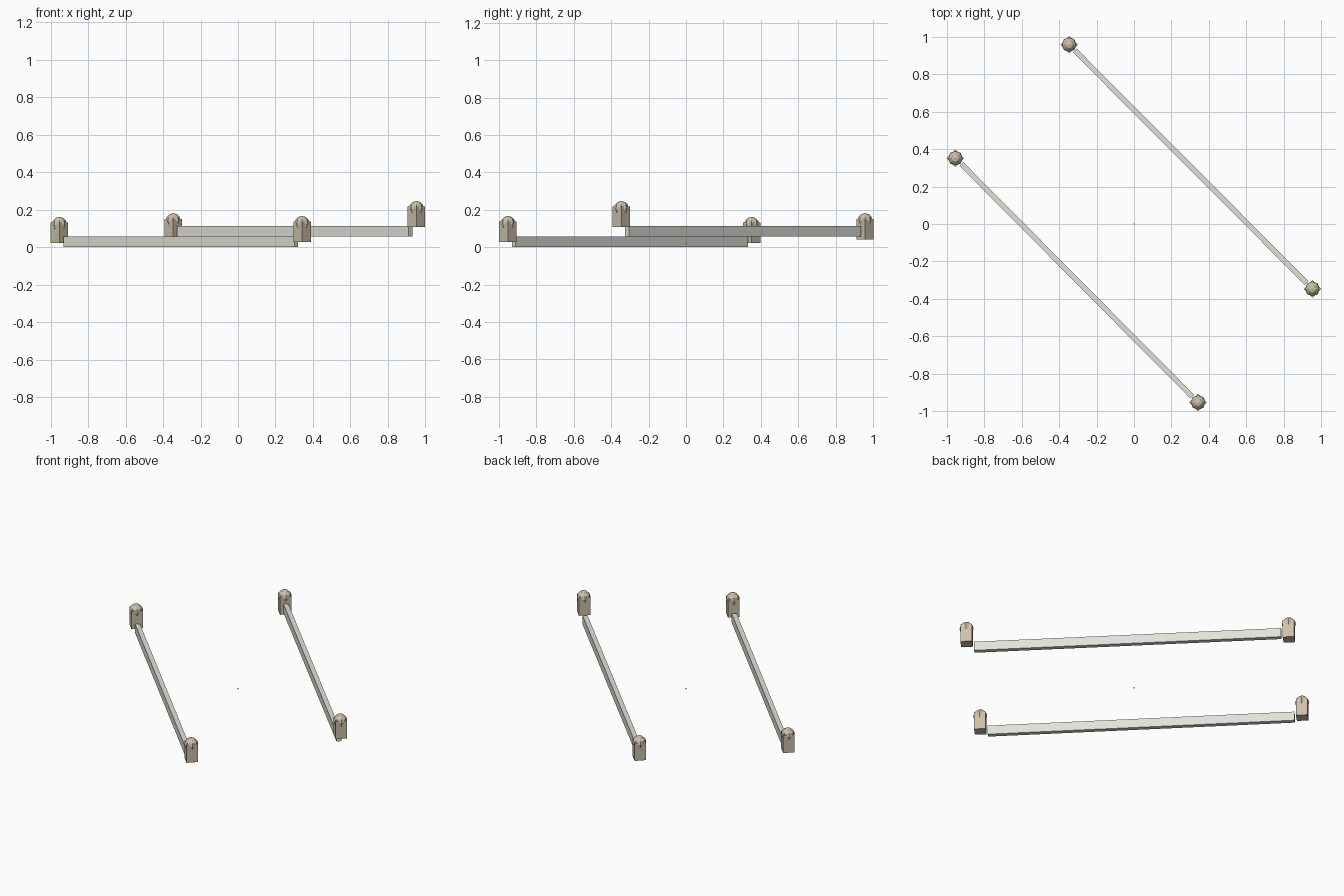
import bpy, math
from mathutils import Vector

if "Cube" in bpy.data.objects:
    bpy.data.objects.remove(bpy.data.objects["Cube"])


def colour(name, rgb):
    m = bpy.data.materials.new(name)
    m.diffuse_color = (*rgb, 1)
    m.use_nodes = True
    m.node_tree.nodes["Principled BSDF"].inputs["Base Color"].default_value = m.diffuse_color
    return m


TAN = colour("tan", (0.60, 0.53, 0.40))
PALE = colour("pale", (0.76, 0.75, 0.70))


def finish(name, mat):
    ob = bpy.context.object
    ob.name = name
    ob.data.materials.append(mat)
    return ob


def box(name, size, loc, mat, turn=0):
    bpy.ops.mesh.primitive_cube_add(size=1, location=loc, rotation=(0, 0, turn))
    bpy.context.object.scale = size
    return finish(name, mat)


# Posts: square blocks turned to follow the bars, each with a faceted dome cap
def post(name, x, y, z):
    box(name, (0.066, 0.066, 0.11), (x, y, z + 0.055), TAN, math.pi / 4)
    bpy.ops.mesh.primitive_uv_sphere_add(segments=8, ring_count=6, radius=0.04,
                                         location=(x, y, z + 0.1))
    finish(name + "_cap", TAN)


# Bars: thin diagonal rails between the posts
def bar(name, a, b, z):
    a, b = Vector(a), Vector(b)
    d, mid = b - a, (a + b) / 2
    box(name, (d.length, 0.028, 0.056), (mid.x, mid.y, z + 0.028), PALE,
        math.atan2(d.y, d.x))


post("front_left_post", -0.953, 0.351, 0.022)
post("front_right_post", 0.342, -0.952, 0.027)
post("back_left_post", -0.346, 0.957, 0.042)
post("back_right_post", 0.952, -0.346, 0.107)
bar("front_bar", (-0.922, 0.321), (0.311, -0.921), 0.0)
bar("back_bar", (-0.316, 0.926), (0.921, -0.315), 0.056)

# Tiny pin at the centre
box("centre_pin", (0.006, 0.006, 0.006), (0, 0, 0.02), TAN)
